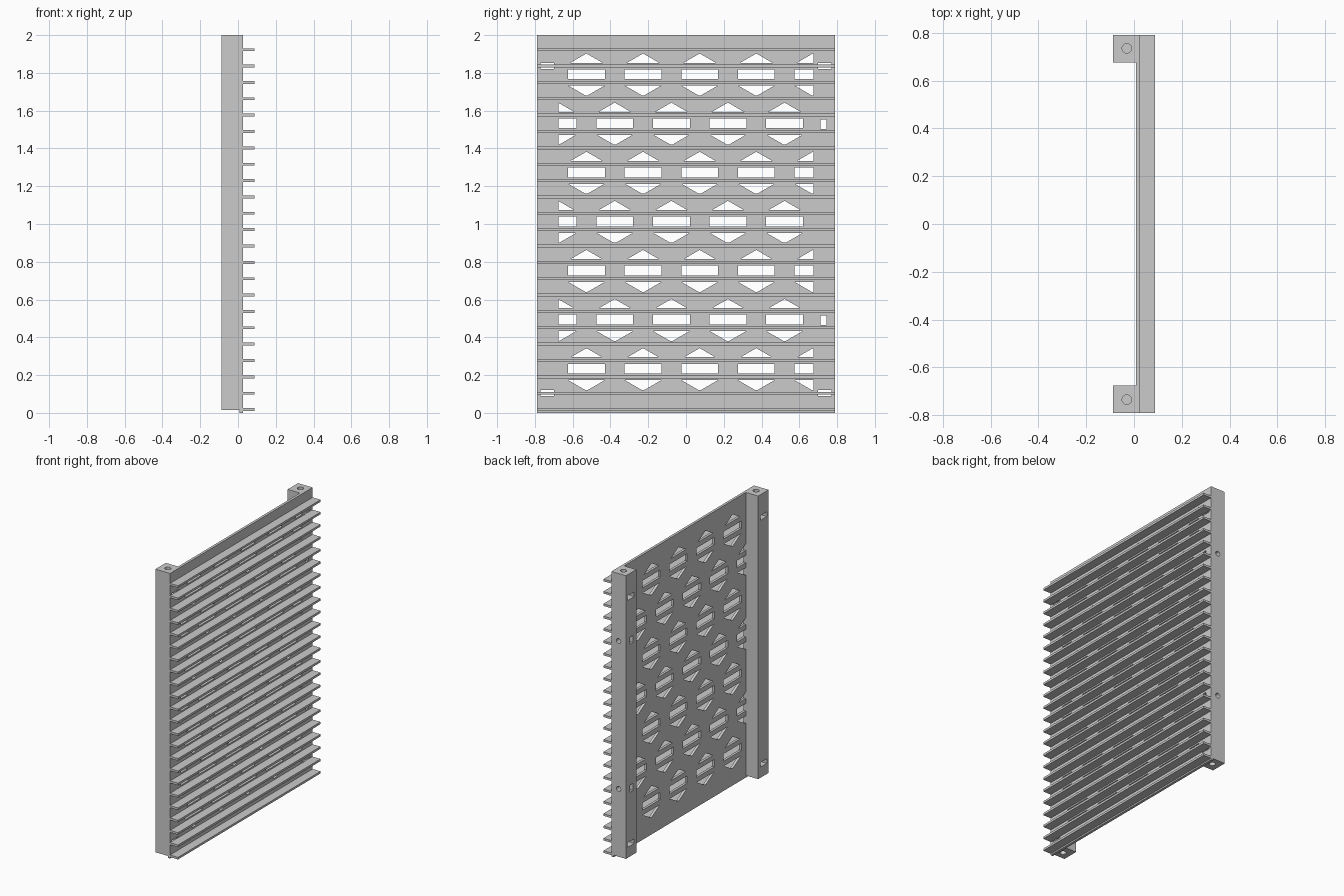
import bpy, bmesh, math
from mathutils import Matrix, Vector

if "Cube" in bpy.data.objects:
    bpy.data.objects.remove(bpy.data.objects["Cube"], do_unlink=True)

HALF_Y, TOP, BASE = 0.79, 2.0, 0.014
BACK, PLATE_BACK, PLATE_FRONT, TIP = -0.0875, 0.008, 0.026, 0.0875
POST_IN = 0.675
FIN_Z = [0.0175 + 0.0866 * i for i in range(23)]
FIN_T, BAR = 0.0075, 0.0175

grey = bpy.data.materials.new("light grey")
grey.use_nodes = True
grey.diffuse_color = (0.6, 0.6, 0.6, 1)
grey.node_tree.nodes["Principled BSDF"].inputs["Base Color"].default_value = (0.6, 0.6, 0.6, 1)


def finish(name, bm):
    bmesh.ops.recalc_face_normals(bm, faces=bm.faces)
    mesh = bpy.data.meshes.new(name)
    bm.to_mesh(mesh)
    bm.free()
    mesh.materials.append(grey)
    obj = bpy.data.objects.new(name, mesh)
    bpy.context.collection.objects.link(obj)
    return obj


def prism(bm, points, offset):
    """Extrude a flat outline along an offset."""
    face = bm.faces.new([bm.verts.new(p) for p in points])
    out = bmesh.ops.extrude_face_region(bm, geom=[face], use_keep_orig=True)
    moved = [g for g in out["geom"] if isinstance(g, bmesh.types.BMVert)]
    bmesh.ops.translate(bm, verts=moved, vec=offset)


def box(bm, x0, x1, y0, y1, z0, z1):
    outline = [(x0, y0, z0), (x1, y0, z0), (x1, y1, z0), (x0, y1, z0)]
    prism(bm, outline, (0, 0, z1 - z0))


def bore(bm, centre, radius, depth, rotation):
    bmesh.ops.create_cone(bm, cap_ends=True, segments=24, radius1=radius, radius2=radius,
                          depth=depth, matrix=Matrix.Translation(centre) @ rotation)


def clip(poly, axis, limit, sign):
    """Keep the part of a (y, z) polygon on one side of an axis limit."""
    out = []
    for a, b in zip(poly, poly[1:] + poly[:1]):
        da, db = sign * (limit - a[axis]), sign * (limit - b[axis])
        if da >= 0:
            out.append(a)
        if da * db < 0:
            out.append(a.lerp(b, da / (da - db)))
    return out


def cut(obj, cutter):
    mod = obj.modifiers.new("cut", 'BOOLEAN')
    mod.operation, mod.solver, mod.object = 'DIFFERENCE', 'EXACT', cutter
    bpy.context.view_layer.objects.active = obj
    bpy.ops.object.modifier_apply(modifier=mod.name)
    bpy.data.objects.remove(cutter, do_unlink=True)


# Back panel with a square post along each edge
bm = bmesh.new()
half = [(PLATE_FRONT, HALF_Y), (BACK, HALF_Y), (BACK, POST_IN), (PLATE_BACK, POST_IN)]
outline = half + [(x, -y) for x, y in reversed(half)]
prism(bm, [(x, y, BASE) for x, y in outline], (0, 0, TOP - BASE))
panel = finish("panel_with_posts", bm)

# Staggered hexagonal windows, crossed by a solid bar behind every fin
bm = bmesh.new()
for row in range(7):
    z = 1.79 - 0.26 * row
    for col in range(5):
        y = (-0.677 if row % 2 else -0.527) + 0.2997 * col
        hexagon = [Vector((y + 0.1126 * math.sin(k * math.pi / 3),
                           z + 0.1126 * math.cos(k * math.pi / 3))) for k in range(6)]
        hexagon = clip(clip(hexagon, 0, POST_IN - 0.001, 1), 0, 0.001 - POST_IN, -1)
        for low, high in zip(FIN_Z, FIN_Z[1:]):
            piece = clip(clip(hexagon, 1, high - BAR, 1), 1, low + BAR, -1)
            if len(piece) > 2:
                prism(bm, [(0, p.x, p.y) for p in piece], (0.05, 0, 0))

# Nut slots through the posts
for z in (FIN_Z[1], FIN_Z[21]):
    for side in (-1, 1):
        mid = side * 0.735
        box(bm, -0.12, 0.05, mid - 0.036, mid + 0.036, z - 0.016, z + 0.016)
for z in (0.49, 1.527):
    box(bm, -0.12, 0.05, 0.712, 0.743, z - 0.025, z + 0.025)
cut(panel, finish("slot_cutter", bm))

# Screw bores in the post ends and the outer side of one post
bm = bmesh.new()
for side in (-1, 1):
    for z in (0.03, 1.91):
        bore(bm, (-0.03, side * 0.735, z), 0.02, 0.22, Matrix())
for z in (0.49, 1.527):
    bore(bm, (-0.03, 0.75, z), 0.017, 0.1, Matrix.Rotation(math.pi / 2, 4, 'X'))
cut(panel, finish("bore_cutter", bm))

# Thin horizontal fins across the whole panel
bm = bmesh.new()
for z in FIN_Z:
    box(bm, PLATE_FRONT - 0.002, TIP, -HALF_Y, HALF_Y, z - FIN_T, z + FIN_T)
finish("cooling_fins", bm)

# Lip under the panel
bm = bmesh.new()
box(bm, PLATE_BACK, PLATE_FRONT, -HALF_Y, HALF_Y, 0, BASE)
finish("bottom_lip", bm)
